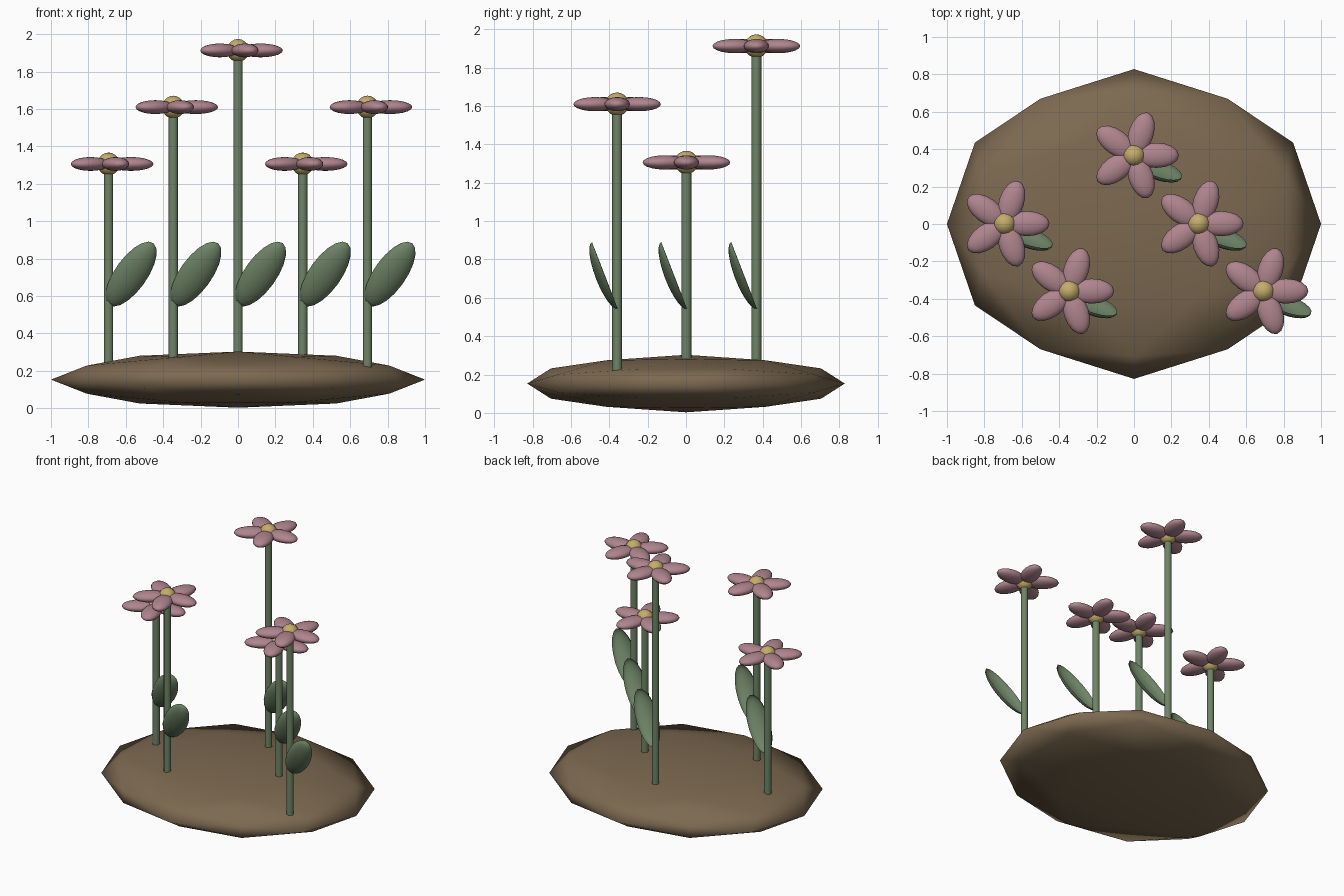
import bpy, bmesh, math
from mathutils import Vector, Matrix

if "Cube" in bpy.data.objects:
    bpy.data.objects.remove(bpy.data.objects["Cube"])


def material(name, rgb):
    lin = [((c / 255 + 0.055) / 1.055) ** 2.4 for c in rgb]
    m = bpy.data.materials.new(name)
    m.diffuse_color = (*lin, 1)
    m.use_nodes = True
    m.node_tree.nodes["Principled BSDF"].inputs["Base Color"].default_value = m.diffuse_color
    return m


SOIL = material("soil_brown", (124, 105, 80))
GREEN = material("stem_green", (110, 132, 102))
PINK = material("petal_pink", (176, 133, 143))
YELLOW = material("centre_yellow", (196, 172, 108))


def finish(name, bm, mat):
    """Turn a bmesh into a smooth shaded mesh with one material."""
    mesh = bpy.data.meshes.new(name)
    bm.to_mesh(mesh)
    bm.free()
    mesh.materials.append(mat)
    mesh.shade_smooth()
    return mesh


def place(name, mesh, loc=(0, 0, 0)):
    ob = bpy.data.objects.new(name, mesh)
    ob.location = loc
    bpy.context.collection.objects.link(ob)
    return ob


# Soil mound: squashed icosahedron, subdivided once onto the sphere
bm = bmesh.new()
g = (1 + math.sqrt(5)) / 2
for a in (-1, 1):
    for b in (-g, g):
        for co in ((b, a, 0), (0, b, a), (a, 0, b)):
            bm.verts.new(co)
bmesh.ops.convex_hull(bm, input=bm.verts[:])
bmesh.ops.subdivide_edges(bm, edges=bm.edges[:], cuts=1, use_grid_fill=True)
bmesh.ops.triangulate(bm, faces=bm.faces[:])
for v in bm.verts:
    n = v.co.normalized()
    v.co = (n.x, n.y * 0.828, n.z * 0.15 + 0.153)
bmesh.ops.recalc_face_normals(bm, faces=bm.faces[:])
place("soil_mound", finish("soil_mound", bm, SOIL))

# Five petals: flattened ellipsoids around the flower centre
bm = bmesh.new()
for i in range(5):
    mat = (Matrix.Rotation(math.radians(72 * i), 4, 'Z')
           @ Matrix.Translation((0.12, 0, 0))
           @ Matrix.Diagonal((0.12, 0.067, 0.037, 1)))
    bmesh.ops.create_uvsphere(bm, u_segments=16, v_segments=10, radius=1, matrix=mat)
petals = finish("petals", bm, PINK)

# Round flower centre
bm = bmesh.new()
bmesh.ops.create_uvsphere(bm, u_segments=14, v_segments=10, radius=0.061)
centre = finish("flower_centre", bm, YELLOW)

# Leaf: shallow elliptical bowl leaning forward from the stem
bm = bmesh.new()
C = Vector((0.12, -0.064, 0.717))
U = Vector((0.12, -0.064, 0.165))
V = Vector((-0.067, -0.0205, 0.054))
W = Vector((0, -0.046, -0.018))
pole = bm.verts.new(C + W)
SEG, RINGS = 20, 6
prev = None
for r in range(1, RINGS + 1):
    p = math.pi / 2 * r / RINGS
    ring = []
    for s in range(SEG):
        t = 2 * math.pi * s / SEG
        ring.append(bm.verts.new(
            C + math.sin(p) * (math.cos(t) * U + math.sin(t) * V) + math.cos(p) * W))
    for s in range(SEG):
        k = (s + 1) % SEG
        if prev:
            bm.faces.new((prev[s], ring[s], ring[k], prev[k]))
        else:
            bm.faces.new((pole, ring[s], ring[k]))
    prev = ring
bm.normal_update()
if sum((f.normal for f in bm.faces), Vector()).dot(W) < 0:
    bmesh.ops.reverse_faces(bm, faces=bm.faces[:])
leaf = finish("leaf", bm, GREEN)


# Stem of a given height
def stem(bottom, top):
    b = bmesh.new()
    bmesh.ops.create_cone(b, cap_ends=True, segments=10, radius1=0.026, radius2=0.026,
                          depth=top - bottom,
                          matrix=Matrix.Translation((0, 0, (top + bottom) / 2)))
    mesh = finish("stem", b, GREEN)
    for f in mesh.polygons:
        f.use_smooth = abs(f.normal.z) < 0.5
    return mesh


# Five flowers: x, y and head height
for x, y, h in ((-0.692, 0.002, 1.306), (-0.346, -0.359, 1.61), (0, 0.367, 1.913),
                (0.346, 0.002, 1.306), (0.692, -0.359, 1.61)):
    place("stem", stem(0.153, h), (x, y, 0))
    place("leaf", leaf, (x, y, 0))
    place("petals", petals, (x, y, h))
    place("flower_centre", centre, (x, y, h))
